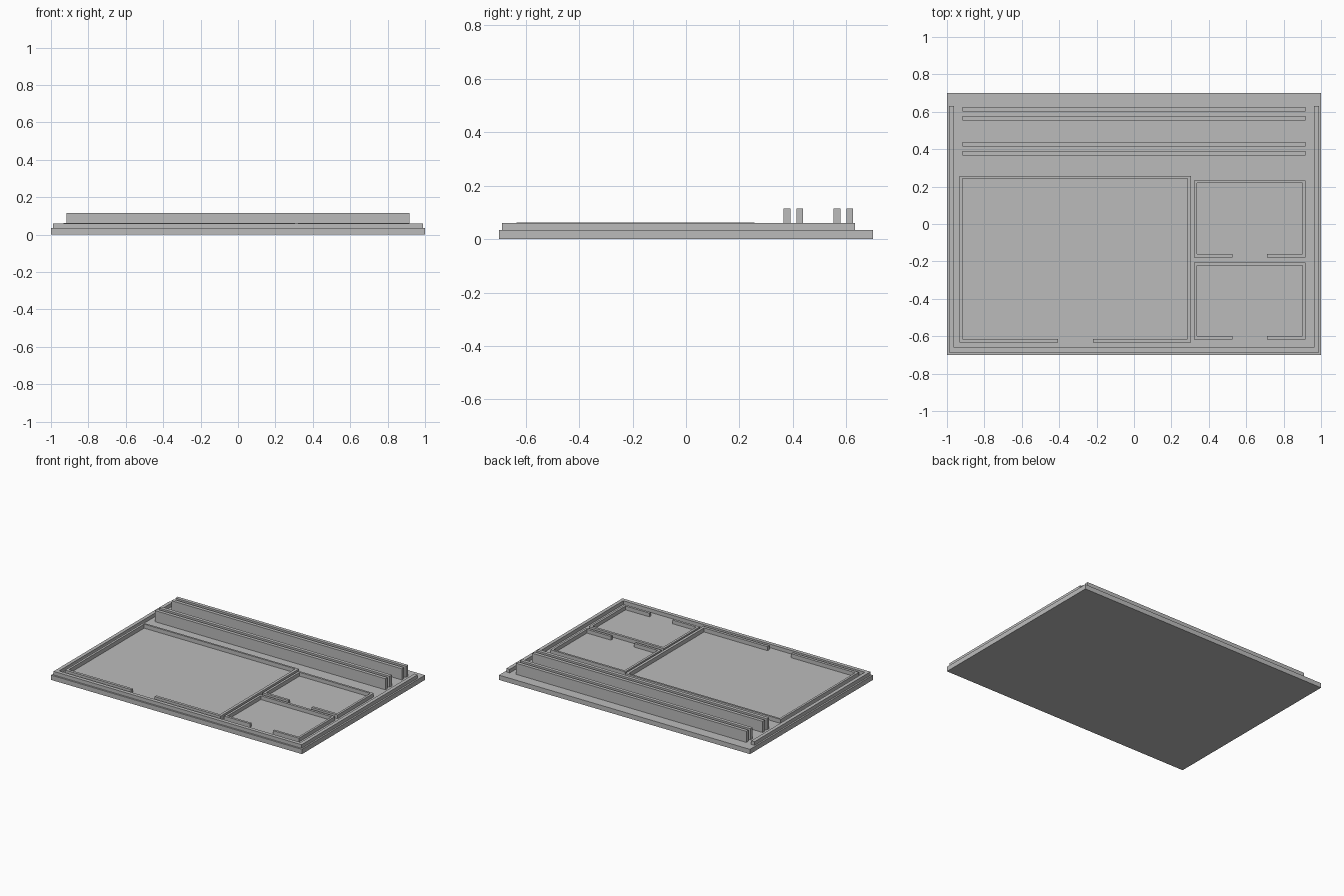
import bpy
import bmesh

cube = bpy.data.objects.get("Cube")
if cube:
    bpy.data.objects.remove(cube, do_unlink=True)

GREY = (0.5, 0.5, 0.5, 1.0)
grey = bpy.data.materials.new("plain grey")
grey.use_nodes = True
grey.diffuse_color = GREY
grey.node_tree.nodes["Principled BSDF"].inputs["Base Color"].default_value = GREY

BASE_TOP = 0.034


def prism(name, outline, z0, z1):
    """Extrude a flat outline from z0 up to z1."""
    bm = bmesh.new()
    face = bm.faces.new([bm.verts.new((x, y, z0)) for x, y in outline])
    top = bmesh.ops.extrude_face_region(bm, geom=[face])["geom"]
    verts = [v for v in top if isinstance(v, bmesh.types.BMVert)]
    bmesh.ops.translate(bm, verts=verts, vec=(0, 0, z1 - z0))
    bmesh.ops.recalc_face_normals(bm, faces=bm.faces)
    mesh = bpy.data.meshes.new(name)
    bm.to_mesh(mesh)
    bm.free()
    mesh.materials.append(grey)
    obj = bpy.data.objects.new(name, mesh)
    bpy.context.collection.objects.link(obj)
    return obj


def box(name, x0, x1, y0, y1, z0, z1):
    return prism(name, [(x0, y0), (x1, y0), (x1, y1), (x0, y1)], z0, z1)


def room_wall(name, outer, inner, gap, height):
    """Rectangular wall with a doorway gap in its front side."""
    ox0, ox1, oy0, oy1 = outer
    ix0, ix1, iy0, iy1 = inner
    g0, g1 = gap
    outline = [(g0, oy0), (ox0, oy0), (ox0, oy1), (ox1, oy1), (ox1, oy0),
               (g1, oy0), (g1, iy0), (ix1, iy0), (ix1, iy1), (ix0, iy1),
               (ix0, iy0), (g0, iy0)]
    return prism(name, outline, BASE_TOP, height)


# Base slab
box("base_slab", -1, 1, -0.7, 0.7, 0, BASE_TOP)

# Low U-shaped perimeter wall, open at the back
xo, xi, yo, yi, yb = 0.988, 0.962, -0.688, -0.661, 0.632
prism("perimeter_wall",
      [(-xo, yb), (-xo, yo), (xo, yo), (xo, yb),
       (xi, yb), (xi, yi), (-xi, yi), (-xi, yb)], BASE_TOP, 0.06)

# Two pairs of tall rails along the back
for i, y in enumerate((0.378, 0.426, 0.565, 0.613)):
    box(f"back_rail_{i + 1}", -0.918, 0.918, y - 0.0125, y + 0.0125, BASE_TOP, 0.114)

# Room walls
room_wall("large_room_wall", (-0.934, 0.306, -0.634, 0.257),
          (-0.918, 0.286, -0.614, 0.243), (-0.407, -0.22), 0.063)
room_wall("small_rear_room_wall", (0.321, 0.918, -0.179, 0.233),
          (0.338, 0.902, -0.161, 0.218), (0.527, 0.712), 0.061)
room_wall("small_front_room_wall", (0.321, 0.918, -0.617, -0.205),
          (0.338, 0.902, -0.6, -0.223), (0.527, 0.712), 0.061)
